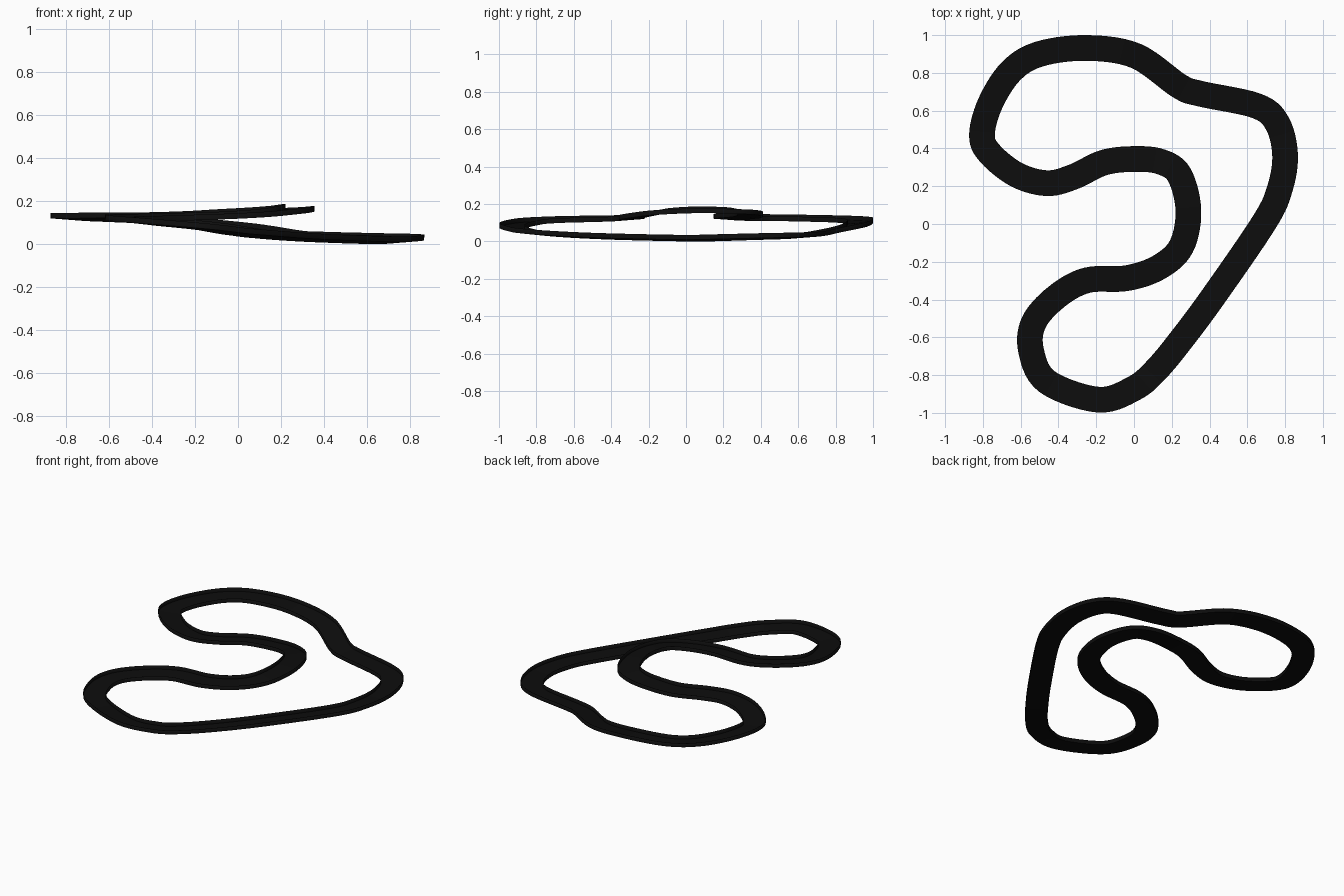
import bpy, bmesh
from mathutils import Vector

cube = bpy.data.objects.get("Cube")
if cube:
    bpy.data.objects.remove(cube)

HALF_WIDTH, WALL, TILT, STEPS = 0.067, 0.025, 0.01, 7

# Centre line, counterclockwise: x, y and height of the outer floor edge
PATH = [Vector(p) for p in (
    (-.19, -.93, .075), (0, -.87, .05), (.12, -.77, .038), (.26, -.6, .027),
    (.43, -.37, .018), (.69, .01, .01), (.77, .18, .013), (.8, .36, .018),
    (.76, .53, .022), (.65, .625, .025), (.35, .69, .033), (.24, .73, .04),
    (.01, .89, .075), (-.25, .932, .1), (-.5, .9, .108), (-.65, .81, .113),
    (-.76, .64, .117), (-.805, .47, .12), (-.76, .37, .12), (-.62, .26, .121),
    (-.46, .216, .122), (-.32, .25, .126), (-.16, .325, .134), (0, .344, .142),
    (.14, .33, .15), (.24, .26, .157), (.288, .07, .162), (.25, -.12, .153),
    (.13, -.23, .138), (-.04, -.287, .127), (-.25, -.298, .12), (-.41, -.385, .116),
    (-.53, -.52, .113), (-.545, -.67, .11), (-.46, -.835, .1))]


def loop_points(points, steps):
    """Closed Catmull-Rom curve as positions and tangents."""
    n = len(points)
    out = []
    for i in range(n):
        a, b, c, d = (points[(i + k - 1) % n] for k in range(4))
        m, q = (c - a) / 2, (d - b) / 2
        for s in range(steps):
            t = s / steps
            u = c - b
            e, f = 3 * u - 2 * m - q, m + q - 2 * u
            out.append((b + m * t + e * t**2 + f * t**3, m + 2 * e * t + 3 * f * t**2))
    return out


# Trough section: side offset and rise, from outer lip to inner lip
SECTION = ((HALF_WIDTH, WALL), (HALF_WIDTH, 0),
           (-HALF_WIDTH, -TILT), (-HALF_WIDTH, WALL - TILT))

bm = bmesh.new()
rings = []
for pos, tan in loop_points(PATH, STEPS):
    side = Vector((tan.y, -tan.x, 0)).normalized()
    rings.append([bm.verts.new(pos + side * w + Vector((0, 0, h))) for w, h in SECTION])

for i, ring in enumerate(rings):
    after = rings[(i + 1) % len(rings)]
    for k in range(len(SECTION) - 1):
        bm.faces.new((ring[k], after[k], after[k + 1], ring[k + 1])).smooth = True
bmesh.ops.recalc_face_normals(bm, faces=bm.faces)

mesh = bpy.data.meshes.new("track")
bm.to_mesh(mesh)
bm.free()
track = bpy.data.objects.new("track", mesh)
bpy.context.collection.objects.link(track)

# Asphalt colour
asphalt = bpy.data.materials.new("black_asphalt")
asphalt.use_nodes = True
colour = (.004, .004, .004, 1)
asphalt.diffuse_color = colour
asphalt.node_tree.nodes["Principled BSDF"].inputs["Base Color"].default_value = colour
mesh.materials.append(asphalt)

# Thin sheet with sharp lips
sheet = track.modifiers.new("sheet", "SOLIDIFY")
sheet.thickness = .002
sheet.offset = 0
bpy.context.view_layer.objects.active = track
track.select_set(True)
bpy.ops.object.shade_smooth_by_angle()
